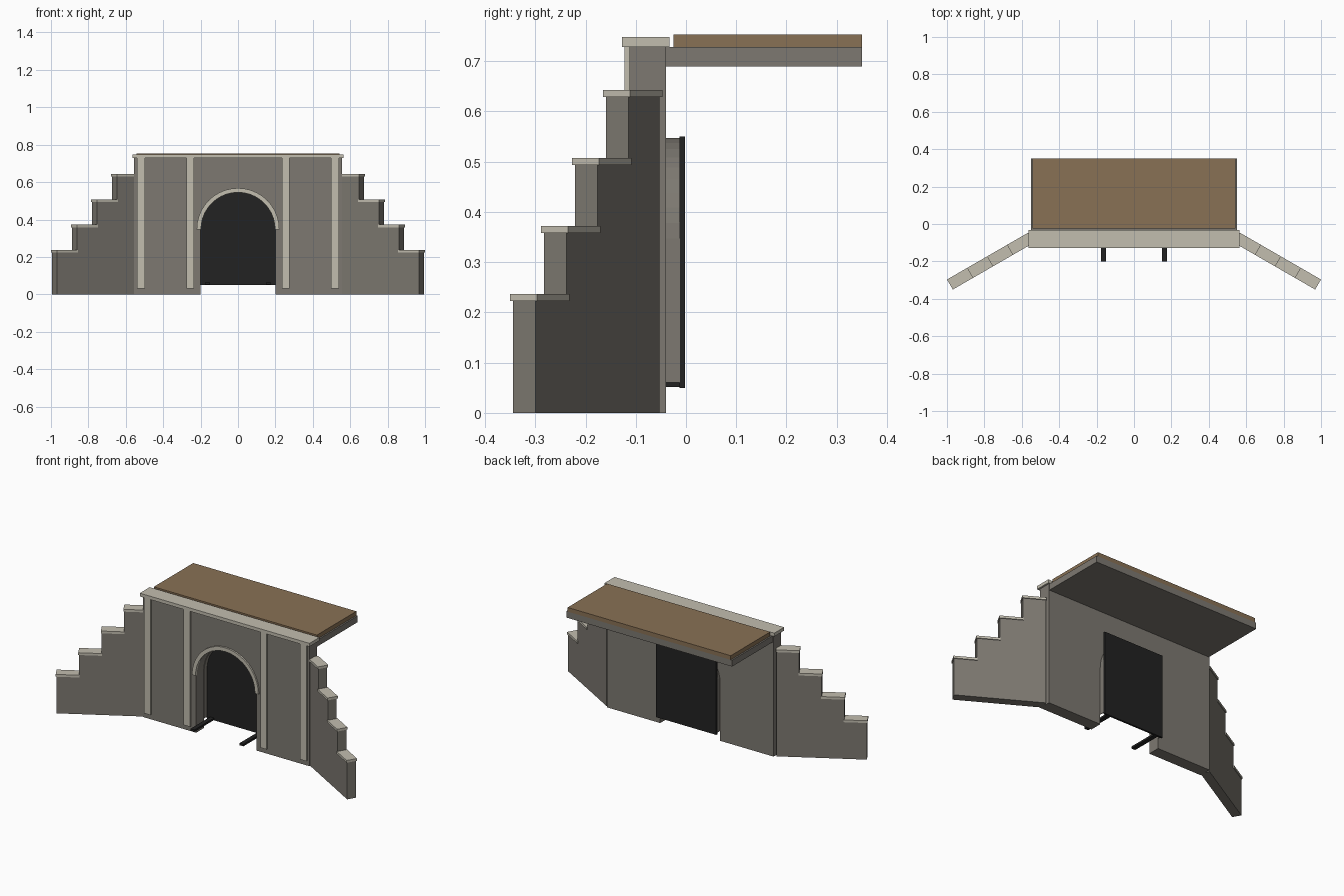
import bpy, bmesh, math
from mathutils import Matrix, Vector

if "Cube" in bpy.data.objects:
    bpy.data.objects.remove(bpy.data.objects["Cube"])


def material(name, rgb):
    m = bpy.data.materials.new(name)
    m.diffuse_color = (*rgb, 1)
    m.use_nodes = True
    m.node_tree.nodes["Principled BSDF"].inputs["Base Color"].default_value = m.diffuse_color
    return m


STONE = material("grey stone", (0.205, 0.19, 0.165))
TRIM = material("pale stone", (0.54, 0.51, 0.43))
EARTH = material("brown earth", (0.25, 0.165, 0.09))
BLACK = material("black", (0.016, 0.016, 0.016))


def prism(name, outline, y0, y1, mat, matrix=Matrix()):
    """Extrude an x/z outline from y0 to y1."""
    bm = bmesh.new()
    face = bm.faces.new([bm.verts.new((x, y0, z)) for x, z in outline])
    ext = bmesh.ops.extrude_face_region(bm, geom=[face])
    moved = [g for g in ext["geom"] if isinstance(g, bmesh.types.BMVert)]
    bmesh.ops.translate(bm, verts=moved, vec=(0, y1 - y0, 0))
    bm.transform(matrix)
    bmesh.ops.recalc_face_normals(bm, faces=bm.faces)
    me = bpy.data.meshes.new(name)
    bm.to_mesh(me)
    bm.free()
    me.materials.append(mat)
    ob = bpy.data.objects.new(name, me)
    bpy.context.collection.objects.link(ob)
    return ob


def box(name, x0, x1, y0, y1, z0, z1, mat, matrix=Matrix()):
    return prism(name, [(x0, z0), (x1, z0), (x1, z1), (x0, z1)], y0, y1, mat, matrix)


def arc(r, zc, n=20):
    """Half circle from the left springing to the right one."""
    return [(-r * math.cos(math.pi * i / n), zc + r * math.sin(math.pi * i / n))
            for i in range(n + 1)]


R, SPRING, W = 0.2, 0.347, 0.555

# Portal wall with arched opening
prism("portal_wall",
      [(-W, 0), (-R, 0)] + arc(R, SPRING) + [(R, 0), (W, 0), (W, 0.729), (-W, 0.729)],
      -0.112, -0.04, STONE)

# Arch trim ring
prism("arch_trim", arc(0.221, SPRING) + arc(0.198, SPRING)[::-1], -0.122, -0.108, TRIM)

# Short tunnel lining behind the wall, closed by a dark panel
prism("tunnel_lining",
      [(-R, 0.06)] + arc(R, SPRING) + [(R, 0.06), (R - 0.003, 0.06)]
      + arc(R - 0.003, SPRING)[::-1] + [(-R + 0.003, 0.06)],
      -0.041, -0.012, STONE)
box("tunnel_darkness", -R, R, -0.013, -0.002, 0.05, 0.55, BLACK)

# Coping, roof slab and earth cover
box("top_coping", -0.565, 0.565, -0.127, -0.033, 0.728, 0.748, TRIM)
box("roof_slab", -0.552, 0.552, -0.041, 0.35, 0.69, 0.728, STONE)
box("earth_cover", -0.543, 0.543, -0.025, 0.35, 0.727, 0.753, EARTH)

# Stepped wing walls, rails and pilasters on both sides
PITCH, TOP, STEP = 0.1235, 0.63, 0.1355
for side, label in ((1, "right"), (-1, "left")):
    # Wing frame: local x runs outward along the wall, 30 degrees forward
    place = (Matrix.Diagonal((side, 1, 1, 1)) @ Matrix.Translation(Vector((0.5535, -0.075, 0)))
             @ Matrix.Rotation(math.radians(-30), 4, "Z"))
    outline = [(0, 0)]
    for i in range(4):
        h = TOP - i * STEP
        outline += [(i * PITCH, h), ((i + 1) * PITCH, h)]
        mid = (i + 0.5) * PITCH
        box(f"wing_cap_{label}_{i}", mid - 0.065, mid + 0.065, -0.031, 0.031,
            h - 0.001, h + 0.013, TRIM, place)
    outline.append((4 * PITCH, 0))
    prism(f"wing_wall_{label}", outline, -0.026, 0.026, STONE, place)

    for j, x in enumerate((0.255, 0.519)):
        box(f"pilaster_{label}_{j}", side * x - 0.021, side * x + 0.021,
            -0.122, -0.11, 0.03, 0.729, TRIM)
    box(f"rail_{label}", side * 0.163 - 0.013, side * 0.163 + 0.013,
        -0.2, -0.008, 0.052, 0.064, BLACK)
